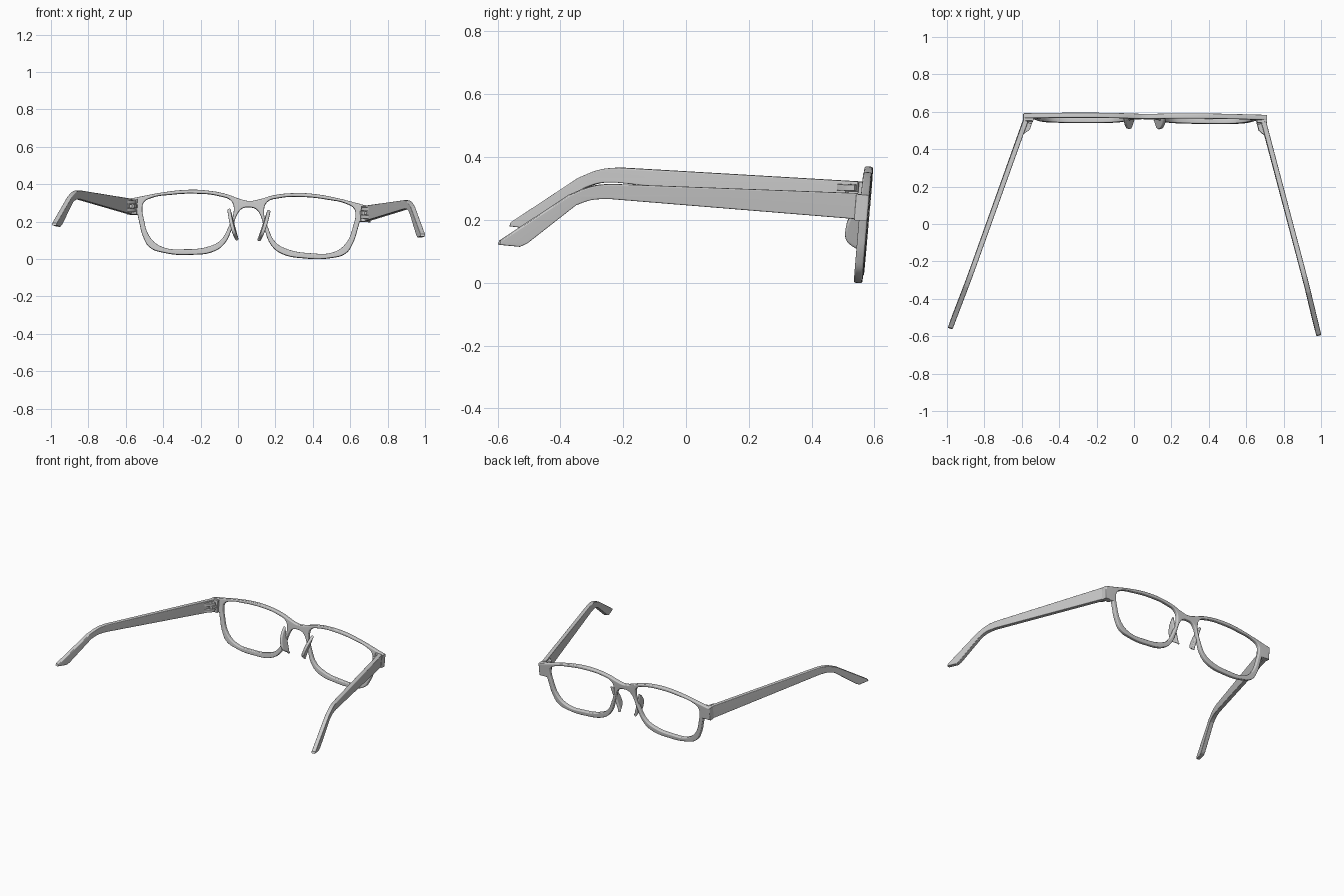
import bpy, bmesh
from math import radians, sin, cos
from mathutils import Matrix, Vector

if "Cube" in bpy.data.objects:
    bpy.data.objects.remove(bpy.data.objects["Cube"])


def plate(name, loops, thick, bevel, mat, res=6):
    """Rounded plate from closed 2D outlines; points are (x, y) smooth or (x, y, 1) sharp."""
    cu = bpy.data.curves.new(name, 'CURVE')
    cu.dimensions, cu.fill_mode = '2D', 'BOTH'
    cu.resolution_u = res
    cu.extrude = thick / 2 - bevel
    cu.bevel_depth, cu.bevel_resolution, cu.offset = bevel, 2, -bevel
    for loop in loops:
        sp = cu.splines.new('BEZIER')
        sp.bezier_points.add(len(loop) - 1)
        sp.use_cyclic_u = True
        for bp, p in zip(sp.bezier_points, loop):
            bp.co = (p[0], p[1], 0)
            bp.handle_left_type = bp.handle_right_type = 'VECTOR' if len(p) > 2 else 'AUTO'
    tmp = bpy.data.objects.new(name + "_curve", cu)
    bpy.context.collection.objects.link(tmp)
    dg = bpy.context.evaluated_depsgraph_get()
    me = bpy.data.meshes.new_from_object(tmp.evaluated_get(dg))
    bpy.data.objects.remove(tmp)
    bpy.data.curves.remove(cu)
    return finish(name, me, mat)


def finish(name, me, mat):
    bm = bmesh.new()
    bm.from_mesh(me)
    bmesh.ops.remove_doubles(bm, verts=bm.verts, dist=0.00005)
    bm.transform(mat)
    bmesh.ops.recalc_face_normals(bm, faces=bm.faces)
    bm.to_mesh(me)
    bm.free()
    ob = bpy.data.objects.new(name, me)
    bpy.context.collection.objects.link(ob)
    bpy.ops.object.select_all(action='DESELECT')
    ob.select_set(True)
    bpy.context.view_layer.objects.active = ob
    bpy.ops.object.shade_smooth_by_angle(angle=radians(35))
    wn = ob.modifiers.new("flat_faces", 'WEIGHTED_NORMAL')
    wn.keep_sharp = True
    return ob


def basis(x, y, z, o):
    m = Matrix((x, y, z)).transposed().to_4x4()
    m.translation = Vector(o)
    return m


def sharp(pts):
    return [(x, y, 1) for x, y in pts]


# front frame: the whole front is slightly rolled, yawed and tilted
ROLL = Matrix.Rotation(radians(1.8), 4, 'Y')
FRONT = (Matrix.Translation((0.050, 0.549, -0.004)) @ Matrix.Rotation(radians(-0.4), 4, 'Z')
         @ ROLL @ Matrix.Rotation(radians(85.1), 4, 'X'))
half = [(.059, .327), (.123, .348), (.23, .364), (.337, .364), (.47, .345), (.604, .315),
        (.652, .305, 1), (.652, .222, 1), (.594, .222, 1), (.586, .19), (.561, .106),
        (.524, .05), (.444, .023), (.31, .017), (.176, .041), (.123, .085), (.086, .168),
        (.059, .247), (.037, .273)]
outline = [(0, .315)] + half + [(0, .281)] + [(-p[0],) + tuple(p[1:]) for p in reversed(half)]
hole = [(.563, .29), (.524, .315), (.417, .336), (.283, .346), (.16, .336), (.096, .312),
        (.081, .27), (.108, .168), (.148, .098), (.203, .066), (.337, .045), (.46, .055),
        (.523, .103), (.562, .207), (.57, .255)]
plate("front_frame", [outline, hole, [(-x, y) for x, y in hole]], .027, .006, FRONT, 8)

# temple side profile: distance back from the hinge, height
temple = [(-.008, .285, 1), (.76, .319, 1), (.815, .32), (.87, .313), (.94, .287, 1),
          (1.168, .143, 1), (1.173, .13, 1), (1.105, .123, 1), (1.08, .134, 1),
          (.92, .254, 1), (.87, .27), (.81, .273, 1), (-.008, .202, 1)]
lug = sharp([(-.004, .02), (-.004, .05), (.03, .05), (.066, .025), (.05, .015)])
knuckle = sharp([(-.03, .012), (-.03, .05), (.018, .05), (.03, .04), (.03, .028), (.015, .028)])
pad = [(0, .08, 1), (.022, .058), (.046, .02), (.055, -.02), (.05, -.052), (.033, -.067),
       (.012, -.078), (0, -.088, 1)]

for side, label, ang, origin in ((1, "right", 14.7, (.70, .541, 0)),
                                 (-1, "left", 19.8, (-.603, .549, .038))):
    a = radians(ang)
    back = ROLL.to_3x3() @ Vector((side * sin(a), -cos(a), 0))
    inward = ROLL.to_3x3() @ Vector((-side * cos(a), -sin(a), 0))
    up = ROLL.to_3x3() @ Vector((0, 0, 1))
    o = Vector(origin)

    # temple arm
    plate(label + "_temple", [temple], .027, .004, basis(back, up, inward, o + inward * .0135))

    # end piece on the frame
    block = sharp([(side * .598, .222), (side * .652, .222), (side * .652, .305), (side * .598, .305)])
    plate(label + "_end_piece", [block], .034, .004, FRONT @ Matrix.Translation((0, 0, .012)))

    # hinge: two lugs on the temple, one knuckle on the frame, a pin
    for nm, prof, h, t in (("hinge_lug_lower", lug, .224, .02), ("hinge_lug_upper", lug, .266, .02),
                           ("hinge_knuckle", knuckle, .245, .019)):
        plate(label + "_" + nm, [prof], t, .002, basis(back, inward, up, o + up * h), 2)
    pin = bpy.data.meshes.new("pin")
    bm = bmesh.new()
    bmesh.ops.create_cone(bm, cap_ends=True, segments=16, radius1=.006, radius2=.006, depth=.066)
    bm.to_mesh(pin)
    bm.free()
    finish(label + "_hinge_pin", pin, basis(back, inward, up, o + up * .245 + back * .016 + inward * .038))

    # nose pad following the inner rim and splaying backward
    px = Vector((side * .15, 0, 1))
    py = Vector((side * .3, 1, 0))
    pz = px.cross(py).normalized()
    plate(label + "_nose_pad", [pad], .019, .006,
          FRONT @ basis(px, Vector((-py.x * -1, 1, 0)), pz, (side * .084, .19, .0)))
